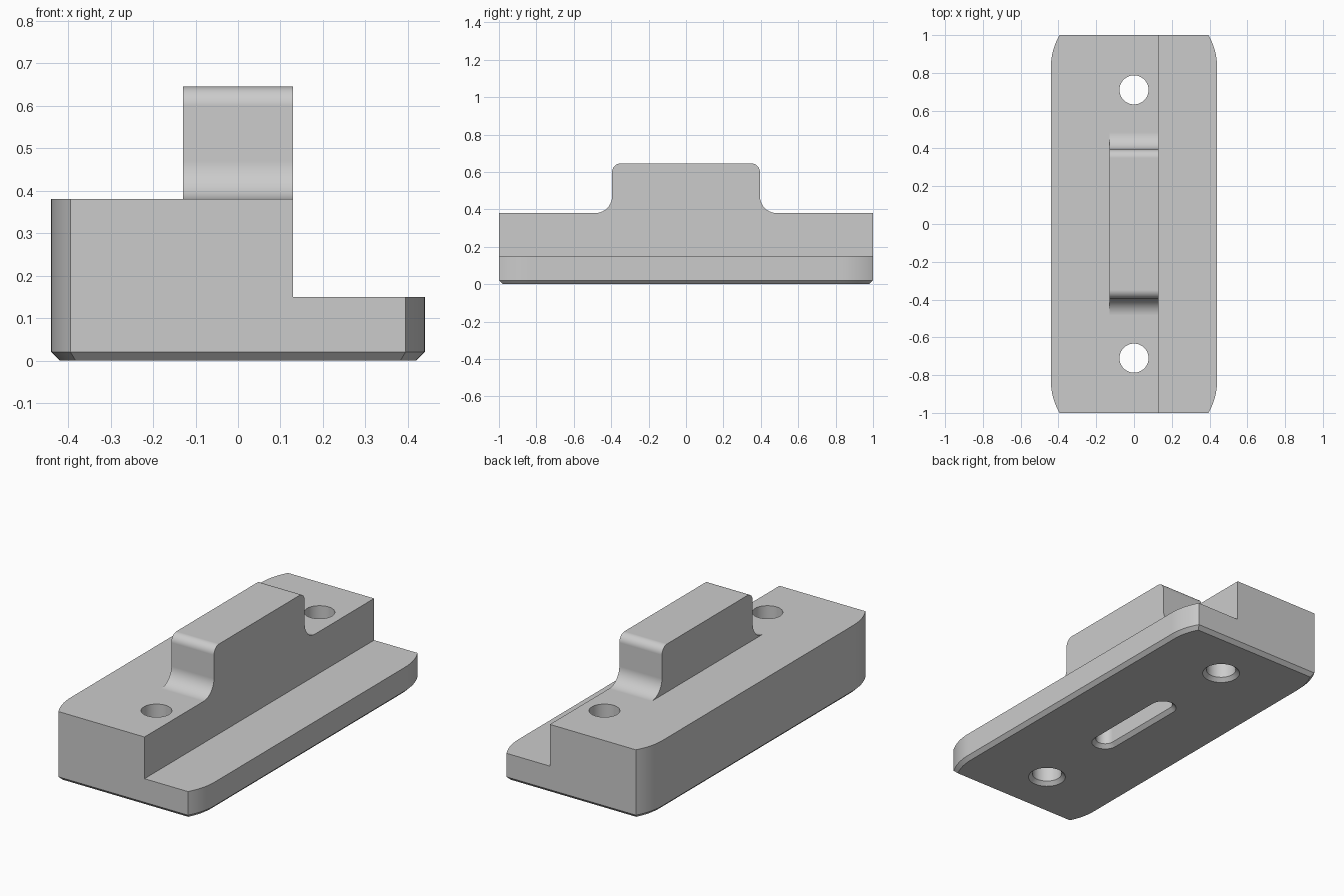
import bpy, bmesh
from math import sin, cos, asin, pi, radians

cube = bpy.data.objects.get("Cube")
if cube:
    bpy.data.objects.remove(cube, do_unlink=True)

grey = bpy.data.materials.new("plain grey")
grey.use_nodes = True
colour = (0.6, 0.6, 0.6, 1)
grey.diffuse_color = colour
grey.node_tree.nodes["Principled BSDF"].inputs["Base Color"].default_value = colour


def loft(name, rings):
    """Closed solid through matching rings of points."""
    bm = bmesh.new()
    loops = [[bm.verts.new(p) for p in ring] for ring in rings]
    n = len(loops[0])
    for a, b in zip(loops, loops[1:]):
        for i in range(n):
            j = (i + 1) % n
            bm.faces.new((a[i], a[j], b[j], b[i]))
    bm.faces.new(loops[0][::-1])
    bm.faces.new(loops[-1])
    bmesh.ops.recalc_face_normals(bm, faces=bm.faces)
    mesh = bpy.data.meshes.new(name)
    bm.to_mesh(mesh)
    bm.free()
    mesh.materials.append(grey)
    obj = bpy.data.objects.new(name, mesh)
    bpy.context.collection.objects.link(obj)
    return obj


def arc(cx, cy, r, start, end, steps=10):
    return [(cx + r * cos(start + (end - start) * i / steps),
             cy + r * sin(start + (end - start) * i / steps)) for i in range(steps + 1)]


def at_height(outline, z):
    return [(x, y, z) for x, y in outline]


def plan(inset):
    """Plan outline with shallow curved corners."""
    r = 0.34
    sweep = asin((0.17 - inset) / (r - inset))
    corner = arc(0.44 - r, 0.83, r - inset, 0, sweep)
    half = corner + [(-x, y) for x, y in corner[::-1]]
    return half + [(-x, -y) for x, y in half]


def capsule(y, r, half_length):
    return arc(0, y + half_length, r, 0, pi, 24) + arc(0, y - half_length, r, pi, 2 * pi, 24)


def circle(y, r):
    return arc(0, y, r, 0, 2 * pi, 48)[:-1]


# Main block with chamfered underside
body = loft("mounting_block", [at_height(plan(0.02), 0), at_height(plan(0), 0.02),
                               at_height(plan(0), 0.38)])

# Raised tongue with rounded top and filleted foot
side = [(0.485, 0.3)] + arc(0.485, 0.47, 0.09, -pi / 2, -pi) + arc(0.35, 0.6, 0.045, 0, pi / 2)
profile = side + [(-y, z) for y, z in side[::-1]]
tongue = loft("tongue", [[(x, y, z) for y, z in profile] for x in (-0.13, 0.2)])

# Step, leaving a low ledge on the left side
box = [(0.13, -1.2), (0.6, -1.2), (0.6, 1.2), (0.13, 1.2)]
step = loft("step_cutter", [at_height(box, 0.15), at_height(box, 1)])


# Openings with countersunk lower rims
def opening(name, outline, radius, top):
    return loft(name, [at_height(outline(radius + 0.04), -0.02),
                       at_height(outline(radius), 0.02),
                       at_height(outline(radius), top)])


cutters = [step]
for label, y in (("front", -0.71), ("back", 0.71)):
    cutters.append(opening(label + "_hole_cutter", lambda r, y=y: circle(y, r), 0.077, 1))
cutters.append(opening("slot_cutter", lambda r: capsule(0, r, 0.235), 0.05, 0.3))

# Combine the parts
bpy.context.view_layer.objects.active = body
for tool, operation in [(tongue, "UNION")] + [(c, "DIFFERENCE") for c in cutters]:
    mod = body.modifiers.new(tool.name, "BOOLEAN")
    mod.operation = operation
    mod.solver = "EXACT"
    mod.object = tool
    bpy.ops.object.modifier_apply(modifier=mod.name)
    bpy.data.objects.remove(tool, do_unlink=True)

# Smooth curves, crisp edges
bpy.ops.object.select_all(action="DESELECT")
body.select_set(True)
bpy.ops.object.shade_smooth_by_angle(angle=radians(25))
weighted = body.modifiers.new("flat_face_normals", "WEIGHTED_NORMAL")
weighted.keep_sharp = True
